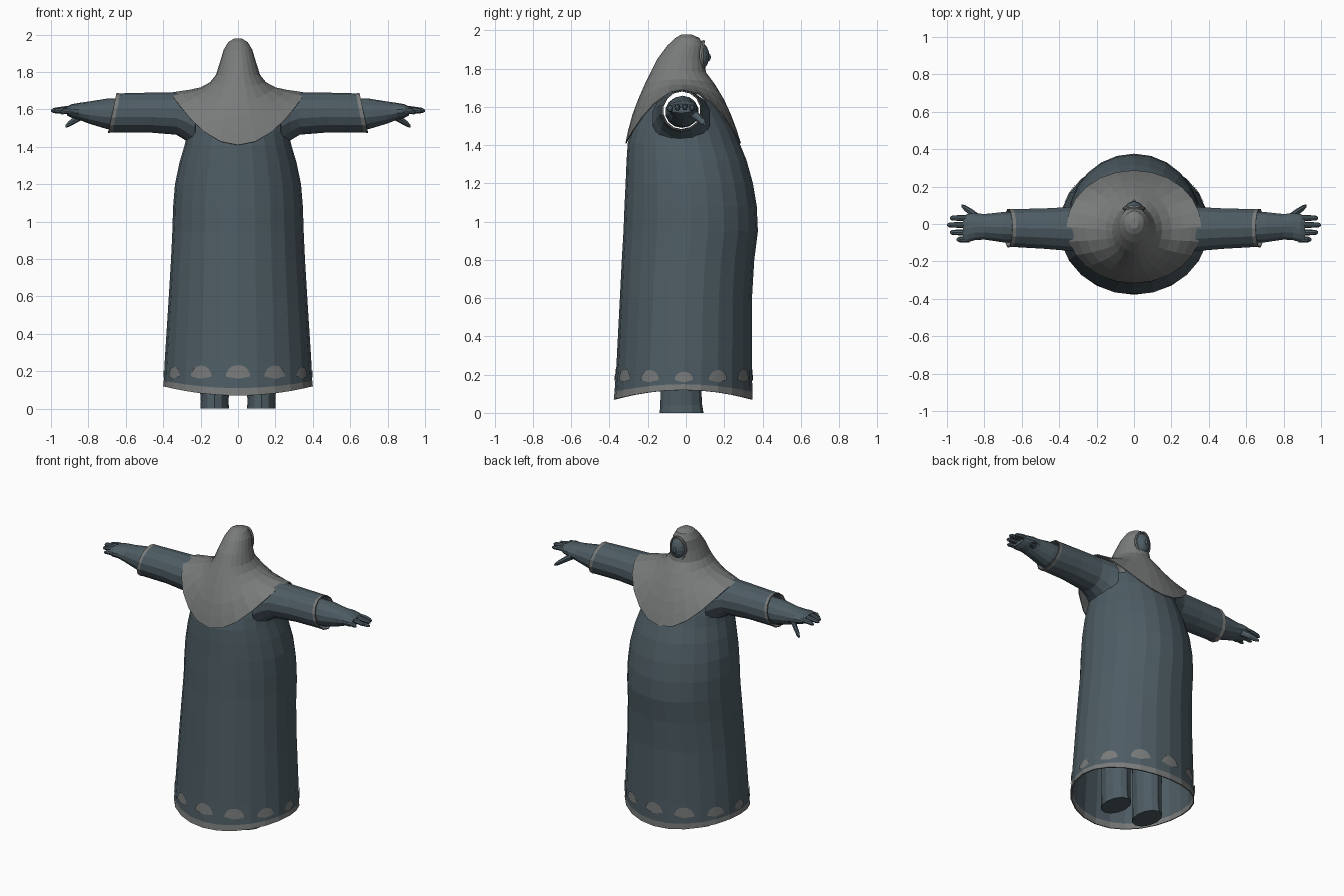
import bpy, bmesh, math
from mathutils import Vector

cube = bpy.data.objects.get("Cube")
if cube:
    bpy.data.objects.remove(cube, do_unlink=True)


def material(name, rgb):
    m = bpy.data.materials.new(name)
    m.use_nodes = True
    m.diffuse_color = (*rgb, 1)
    m.node_tree.nodes["Principled BSDF"].inputs["Base Color"].default_value = (*rgb, 1)
    return m


SLATE = material("slate cloth", (0.075, 0.108, 0.127))
GREY = material("grey cloth", (0.19, 0.195, 0.195))


def finish(name, bm, mats, thickness=0):
    """Turn a bmesh into a named object, with optional cloth thickness."""
    bmesh.ops.recalc_face_normals(bm, faces=bm.faces)
    mesh = bpy.data.meshes.new(name)
    bm.to_mesh(mesh)
    bm.free()
    for m in mats:
        mesh.materials.append(m)
    obj = bpy.data.objects.new(name, mesh)
    bpy.context.collection.objects.link(obj)
    if thickness:
        mod = obj.modifiers.new("cloth", "SOLIDIFY")
        mod.thickness = thickness
        mod.offset = -1
    return obj


def loft(rings, caps=(False, False), trim=None):
    """Skin closed rings in order; the segment numbered trim gets material 1."""
    bm = bmesh.new()
    rows = [[bm.verts.new(p) for p in ring] for ring in rings]
    n = len(rows[0])
    for k, (a, b) in enumerate(zip(rows, rows[1:])):
        for i in range(n):
            j = (i + 1) % n
            f = bm.faces.new((a[i], a[j], b[j], b[i]))
            f.material_index = int(k == trim)
    for row, cap in zip((rows[0], rows[-1]), caps):
        if cap:
            bm.faces.new(row)
    return bm


def angles(n):
    return [2 * math.pi * i / n for i in range(n)]


def flat_ring(z_mid, z_side, rx, y0, y1, n=24, cx=0):
    """Horizontal ring whose height changes from the middle to the sides."""
    return [Vector((cx + rx * math.sin(a), (y0 + y1) / 2 - (y1 - y0) / 2 * math.cos(a),
                    z_mid + (z_side - z_mid) * math.sin(a) ** 2)) for a in angles(n)]


def limb_ring(s, x, y0, y1, z0, z1, slant=0, n=14):
    """Upright ring across a limb; slant moves its lower edge outwards."""
    return [Vector((s * (x - slant * math.cos(a)), (y0 + y1) / 2 + (y1 - y0) / 2 * math.sin(a),
                    (z0 + z1) / 2 + (z1 - z0) / 2 * math.cos(a))) for a in angles(n)]


# Robe, with a grey hem band and open armholes
robe_rings = [
    (0.07, 0.12, 0.400, -0.378, 0.347), (0.11, 0.15, 0.397, -0.374, 0.347),
    (0.25, 0.27, 0.391, -0.364, 0.345), (0.60, 0.60, 0.370, -0.346, 0.345),
    (0.80, 0.80, 0.358, -0.336, 0.357), (0.95, 0.95, 0.351, -0.327, 0.376),
    (1.08, 1.08, 0.347, -0.322, 0.370), (1.20, 1.20, 0.337, -0.316, 0.350),
    (1.32, 1.32, 0.312, -0.311, 0.317), (1.41, 1.41, 0.285, -0.305, 0.280),
    (1.48, 1.48, 0.270, -0.285, 0.250), (1.58, 1.58, 0.250, -0.235, 0.190),
    (1.66, 1.66, 0.200, -0.180, 0.130)]
bm = loft([flat_ring(*r) for r in robe_rings], trim=0)
holes = [f for f in bm.faces if f.calc_center_median().z > 1.5
         and abs(f.calc_center_median().y + 0.03) < 0.12]
bmesh.ops.delete(bm, geom=holes, context="FACES")
finish("robe", bm, [SLATE, GREY], 0.008)

# Domed marks above the hem
for k in range(12):
    mid = k * math.pi / 6
    half = 0.13 + 0.035 * abs(math.cos(mid))
    bm = bmesh.new()
    cols = []
    for i in range(9):
        u = i / 4 - 1
        a = mid + u * half
        top = 0.185 + (0.03 + 0.018 * abs(math.cos(mid))) * (1 - u * u) ** 0.6
        col = []
        for z in (0.16 + 0.012 * abs(u), top):
            t = (z - 0.11) / 0.14
            rx, yc, ry = 0.401 - 0.006 * t, -0.0135 + 0.004 * t, 0.365 - 0.006 * t
            col.append(bm.verts.new((rx * math.sin(a), yc - ry * math.cos(a), z)))
        cols.append(col)
    for a, b in zip(cols, cols[1:]):
        bm.faces.new((a[0], b[0], b[1], a[1]))
    finish("hem_mark", bm, [GREY])

# Hood and cape in one draped piece
cape_rings = [
    (1.978, 1.978, 0.022, -0.025, 0.030), (1.960, 1.960, 0.052, -0.055, 0.070),
    (1.920, 1.920, 0.076, -0.098, 0.093), (1.850, 1.850, 0.097, -0.150, 0.093),
    (1.780, 1.785, 0.118, -0.185, 0.105), (1.720, 1.745, 0.150, -0.215, 0.150),
    (1.640, 1.718, 0.200, -0.250, 0.198), (1.560, 1.705, 0.260, -0.280, 0.235),
    (1.480, 1.698, 0.310, -0.302, 0.265), (1.410, 1.690, 0.360, -0.317, 0.287)]
finish("hood_and_cape", loft([flat_ring(*r) for r in cape_rings], (True, False)), [GREY], 0.006)


def ball(name, centre, radii, mat):
    bm = bmesh.new()
    bmesh.ops.create_uvsphere(bm, u_segments=16, v_segments=10, radius=1)
    bmesh.ops.scale(bm, vec=radii, verts=bm.verts)
    bmesh.ops.translate(bm, vec=centre, verts=bm.verts)
    finish(name, bm, [mat])


# Face in the hood opening, with the rim around it
ball("face", (0, 0.062, 1.865), (0.056, 0.060, 0.078), SLATE)
ball("nose", (0, 0.118, 1.860), (0.010, 0.012, 0.020), SLATE)
bm = bmesh.new()
rim = []
for a in angles(18):
    out = Vector((math.sin(a), 0, math.cos(a)))
    base = Vector((0.055 * out.x, 0.082 + 0.008 * out.z ** 2, 1.865 + 0.077 * out.z))
    rim.append([base + out * 0.007 * math.cos(b) + Vector((0, 0.010 * math.sin(b), 0))
                for b in angles(6)])
finish("hood_rim", loft(rim + rim[:1]), [GREY])

# Paired parts
finger_specs = [(-0.083, 0.950, 1.585), (-0.045, 0.985, 1.592),
                (-0.005, 1.000, 1.595), (0.032, 0.985, 1.590)]
for s, side in ((1, "left"), (-1, "right")):
    # Sleeve, open at both ends, with a slanted cuff
    sleeve = [(0.23, -0.18, 0.13, 1.39, 1.690, 0), (0.28, -0.16, 0.11, 1.435, 1.692, 0),
              (0.33, -0.148, 0.094, 1.465, 1.692, 0), (0.48, -0.135, 0.086, 1.478, 1.690, 0.01),
              (0.65, -0.125, 0.082, 1.477, 1.686, 0.02), (0.672, -0.127, 0.084, 1.474, 1.688, 0.022)]
    finish(side + "_sleeve", loft([limb_ring(s, *r) for r in sleeve], trim=4),
           [SLATE, GREY], 0.006)

    # Forearm and palm
    arm = [(0.52, -0.11, 0.068, 1.49, 1.655), (0.70, -0.10, 0.066, 1.495, 1.658),
           (0.80, -0.085, 0.055, 1.525, 1.642), (0.85, -0.088, 0.060, 1.545, 1.635),
           (0.89, -0.100, 0.055, 1.555, 1.628), (0.915, -0.095, 0.045, 1.568, 1.615)]
    finish(side + "_arm", loft([limb_ring(s, *r) for r in arm], (False, True)), [SLATE])

    # Fingers and thumb
    for y, tip, z in finger_specs:
        path = [(0.88, 0.016, 0.008), (0.93, 0.016, 0.006), (tip - 0.012, 0.013, 0), (tip, 0.005, -0.003)]
        rings = [limb_ring(s, x, y - r, y + r, z + d - r, z + d + r, n=8) for x, r, d in path]
        finish(side + "_finger", loft(rings, (True, True)), [SLATE])
    thumb = [(0.83, 0.030, 1.570, 0.024), (0.87, 0.062, 1.545, 0.020),
             (0.905, 0.086, 1.522, 0.016), (0.922, 0.097, 1.510, 0.007)]
    rings = [limb_ring(s, x, y - r, y + r, z - r, z + r, n=8) for x, y, z, r in thumb]
    finish(side + "_thumb", loft(rings, (True, True)), [SLATE])

    # Leg with a flat foot
    leg = [(0, 0.077, -0.138, 0.092), (0.04, 0.074, -0.136, 0.085),
           (0.12, 0.080, -0.132, 0.080), (0.60, 0.092, -0.125, 0.090)]
    rings = [flat_ring(z, z, r, y0, y1, 12, s * 0.125) for z, r, y0, y1 in leg]
    finish(side + "_leg", loft(rings, (True, True)), [SLATE])
